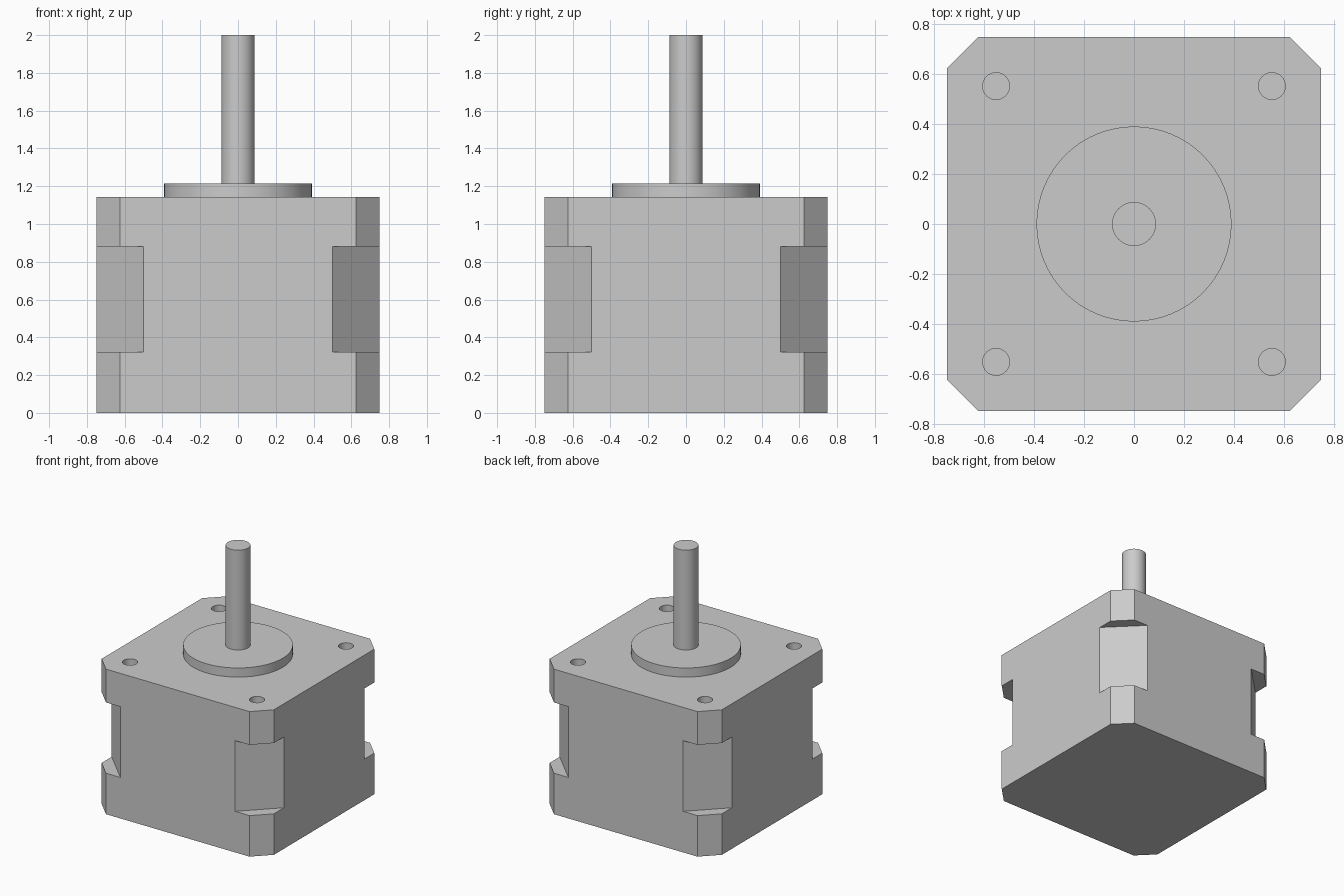
import bpy
import bmesh
from math import radians, pi, cos, sin
from mathutils import Matrix

if "Cube" in bpy.data.objects:
    bpy.data.objects.remove(bpy.data.objects["Cube"])

HALF, CHAMFER, NOTCH = 0.75, 0.125, 0.25
TOP = 1.142
NOTCH_LOW, NOTCH_HIGH = 0.323, 0.88
HOLE_POS, HOLE_R, HOLE_DEPTH = 0.553, 0.054, 0.16

grey = bpy.data.materials.new("metal grey")
grey.use_nodes = True
colour = (0.6, 0.6, 0.6, 1)
grey.diffuse_color = colour
grey.node_tree.nodes["Principled BSDF"].inputs["Base Color"].default_value = colour


def add_object(name, bm):
    bmesh.ops.recalc_face_normals(bm, faces=bm.faces)
    mesh = bpy.data.meshes.new(name)
    bm.to_mesh(mesh)
    bm.free()
    mesh.materials.append(grey)
    ob = bpy.data.objects.new(name, mesh)
    bpy.context.collection.objects.link(ob)
    return ob


def select_only(ob):
    bpy.ops.object.select_all(action='DESELECT')
    ob.select_set(True)
    bpy.context.view_layer.objects.active = ob


def cylinder(bm, radius, low, high, x=0, y=0, segments=64):
    bmesh.ops.create_cone(bm, cap_ends=True, segments=segments,
                          radius1=radius, radius2=radius, depth=high - low,
                          matrix=Matrix.Translation((x, y, (low + high) / 2)))


# Motor body: square prism with chamfered vertical edges
bm = bmesh.new()
bmesh.ops.create_cube(bm, size=1, matrix=Matrix.Translation((0, 0, TOP / 2))
                      @ Matrix.Diagonal((2 * HALF, 2 * HALF, TOP, 1)))
uprights = [e for e in bm.edges
            if abs(e.verts[0].co.z - e.verts[1].co.z) > TOP / 2]
bmesh.ops.bevel(bm, geom=uprights, offset=CHAMFER, segments=1,
                affect='EDGES', offset_type='OFFSET')
body = add_object("motor_body", bm)

# Cutters: a deeper notch and a blind screw hole at each corner
bm = bmesh.new()
size = 0.6
reach = (2 * HALF - NOTCH) / 2 ** 0.5 + size / 2
for i in range(4):
    a = pi / 4 + i * pi / 2
    place = Matrix.Translation((reach * cos(a), reach * sin(a),
                                (NOTCH_LOW + NOTCH_HIGH) / 2))
    bmesh.ops.create_cube(bm, size=1, matrix=place @ Matrix.Rotation(a, 4, 'Z')
                          @ Matrix.Diagonal((size, size, NOTCH_HIGH - NOTCH_LOW, 1)))
for x in (-HOLE_POS, HOLE_POS):
    for y in (-HOLE_POS, HOLE_POS):
        cylinder(bm, HOLE_R, TOP - HOLE_DEPTH, TOP + 0.1, x, y, 32)
cutter = add_object("corner_cutter", bm)
cutter.hide_render = True

cut = body.modifiers.new("corner cuts", 'BOOLEAN')
cut.operation = 'DIFFERENCE'
cut.solver = 'EXACT'
cut.object = cutter
select_only(body)
bpy.ops.object.modifier_apply(modifier=cut.name)
bpy.data.objects.remove(cutter)

# Raised pilot disc
bm = bmesh.new()
cylinder(bm, 0.391, TOP - 0.02, 1.214)
disc = add_object("pilot_disc", bm)

# Output shaft
bm = bmesh.new()
cylinder(bm, 0.088, 1.2, 2)
shaft = add_object("output_shaft", bm)

for ob in (body, disc, shaft):
    select_only(ob)
    bpy.ops.object.shade_smooth_by_angle(angle=radians(30))
